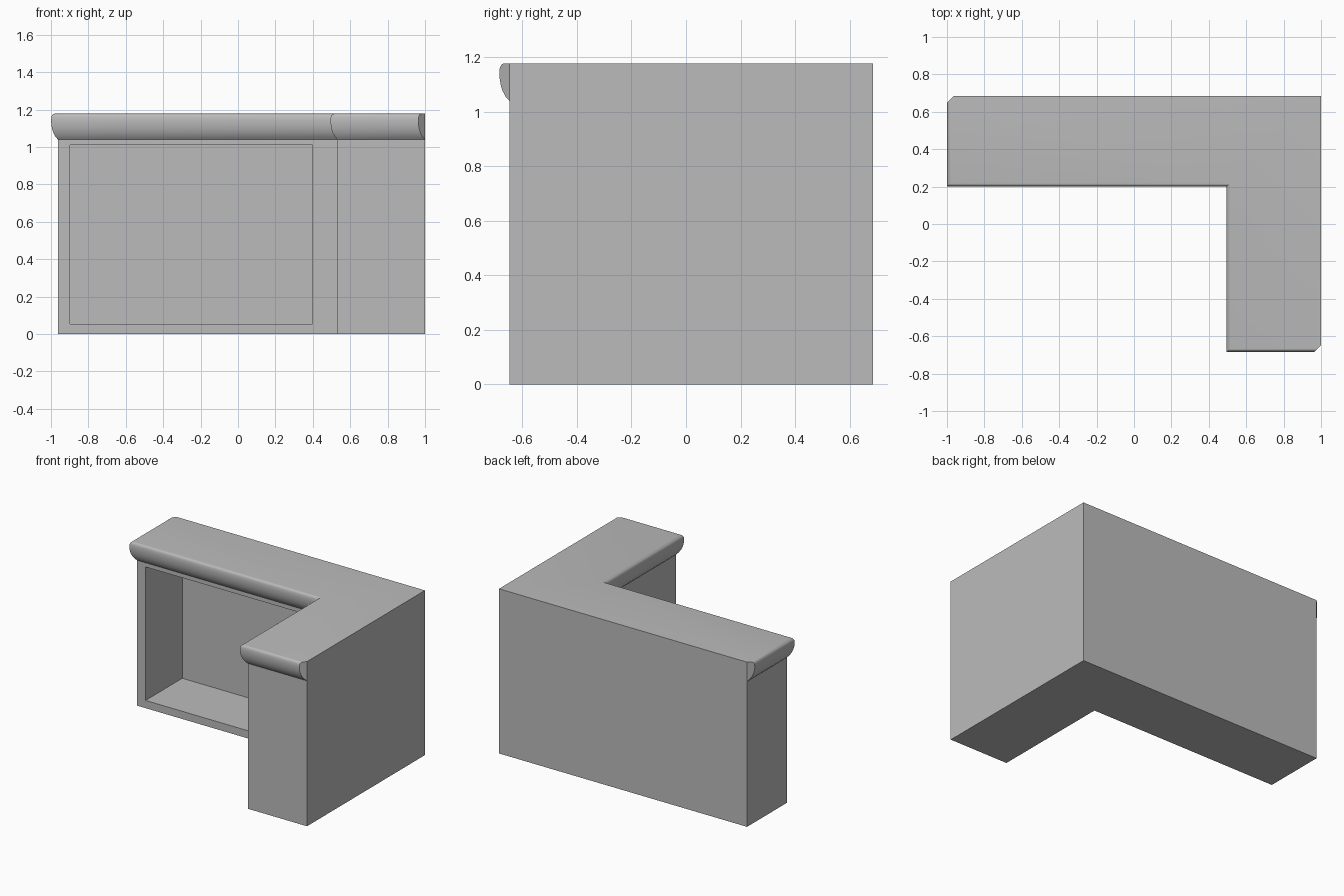
import bpy
import bmesh
import math

if "Cube" in bpy.data.objects:
    bpy.data.objects.remove(bpy.data.objects["Cube"], do_unlink=True)

grey = bpy.data.materials.new("plain grey")
grey.use_nodes = True
grey.diffuse_color = (0.5, 0.5, 0.5, 1)
bsdf = grey.node_tree.nodes["Principled BSDF"]
bsdf.inputs["Base Color"].default_value = grey.diffuse_color
bsdf.inputs["Roughness"].default_value = 0.8

# Main edges of the L-shaped plan
LEFT, RIGHT, ARM = -0.963, 1.0, 0.531
FRONT, INNER, BACK = -0.648, 0.236, 0.685


def outline(d):
    """L-shaped plan whose open sides stand out by d, mitred at both ends."""
    return [(RIGHT, BACK), (LEFT, BACK), (LEFT - d, BACK - d),
            (LEFT - d, INNER - d), (ARM - d, INNER - d),
            (ARM - d, FRONT - d), (RIGHT - d, FRONT - d), (RIGHT, FRONT)]


def stack(levels, cap):
    """Loft the plan through (overhang, height) levels, capping one end."""
    bm = bmesh.new()
    rings = [[bm.verts.new((x, y, z)) for x, y in outline(d)] for d, z in levels]
    for low, high in zip(rings, rings[1:]):
        for i in range(len(low)):
            j = (i + 1) % len(low)
            bm.faces.new((low[i], low[j], high[j], high[i]))
    bm.faces.new(rings[cap])
    bmesh.ops.remove_doubles(bm, verts=bm.verts, dist=0.0001)
    return bm


def finish(bm, name):
    mesh = bpy.data.meshes.new(name)
    bm.to_mesh(mesh)
    bm.free()
    mesh.materials.append(grey)
    obj = bpy.data.objects.new(name, mesh)
    bpy.context.collection.objects.link(obj)
    return obj


# Cabinet body
RIM_BASE = 1.04
body = stack([(0, 0), (0, RIM_BASE)], 0)
bmesh.ops.recalc_face_normals(body, faces=body.faces)
if min(body.faces, key=lambda f: f.calc_center_median().z).normal.z > 0:
    bmesh.ops.reverse_faces(body, faces=body.faces)

# Deep open recess in the long front wall
wall = next(f for f in body.faces if abs(f.normal.y) > 0.9
            and all(abs(v.co.y - INNER) < 0.001 for v in f.verts))
bmesh.ops.inset_individual(body, faces=[wall], thickness=0.05)
middle = wall.calc_center_median()
for v in wall.verts:
    v.co.x = -0.897 if v.co.x < middle.x else 0.397
    v.co.z = 0.055 if v.co.z < middle.z else 1.01
pushed = bmesh.ops.extrude_discrete_faces(body, faces=[wall])["faces"][0]
for v in pushed.verts:
    v.co.y += 0.415
finish(body, "counter_body")

# Moulded worktop: swelling underside, rounded nose, flat top
profile = [(0, RIM_BASE), (0.013, 1.055), (0.024, 1.075), (0.031, 1.096),
           (0.035, 1.118), (0.036, 1.138)]
for step in range(1, 6):
    a = math.radians(18 * step)
    profile.append((0.018 + 0.018 * math.cos(a), 1.15 + 0.028 * math.sin(a)))
rim = stack(profile, -1)
bmesh.ops.recalc_face_normals(rim, faces=rim.faces)
if max(rim.faces, key=lambda f: f.calc_center_median().z).normal.z < 0:
    bmesh.ops.reverse_faces(rim, faces=rim.faces)
worktop = finish(rim, "moulded_worktop")

bpy.ops.object.select_all(action="DESELECT")
worktop.select_set(True)
bpy.context.view_layer.objects.active = worktop
bpy.ops.object.shade_smooth_by_angle(angle=math.radians(35))
